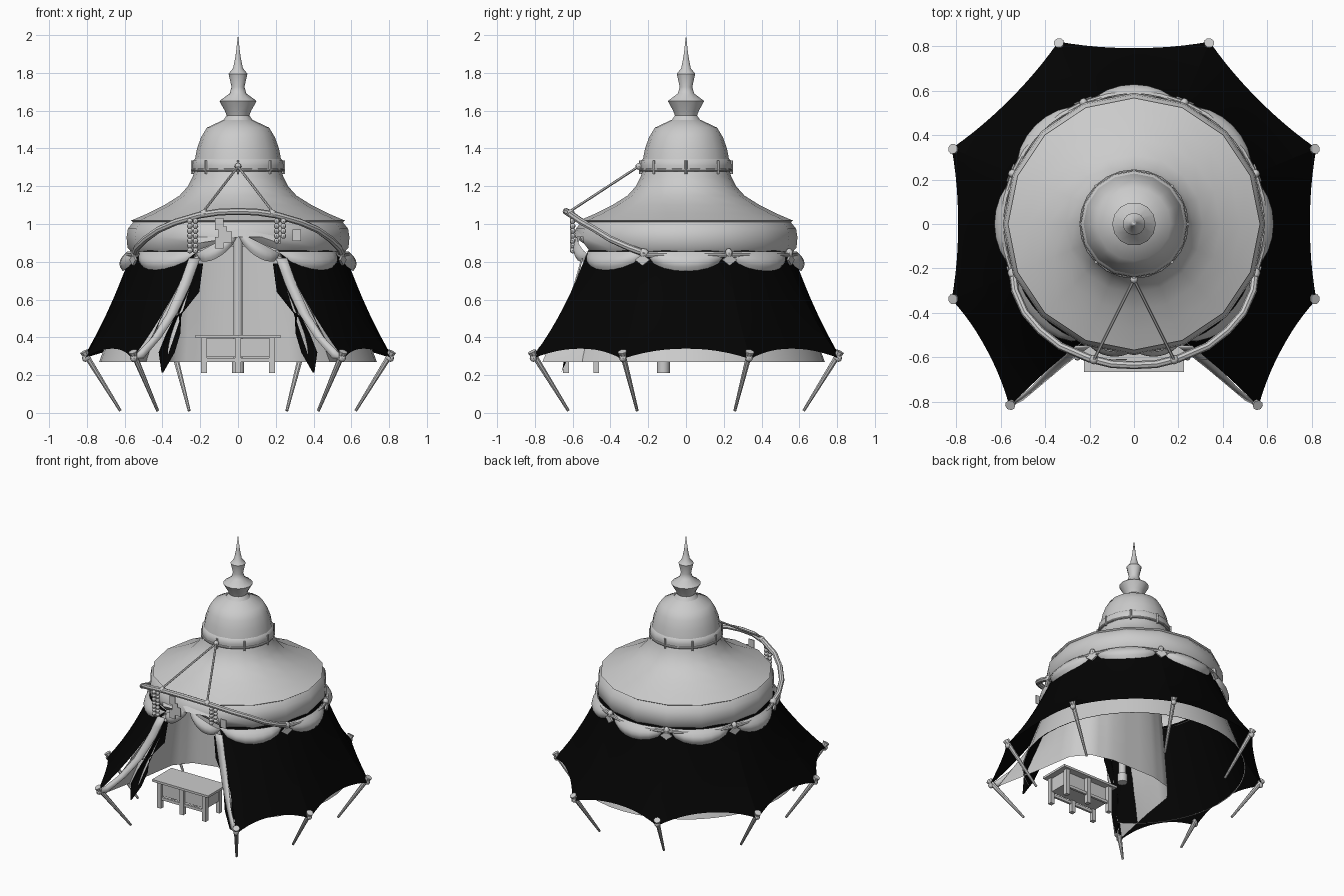
import bpy, bmesh, math
from math import sin, cos, pi, radians as rad
from mathutils import Vector as V

if "Cube" in bpy.data.objects:
    bpy.data.objects.remove(bpy.data.objects["Cube"])

black = bpy.data.materials.new("dark_cloth")
black.diffuse_color = (0.001, 0.001, 0.001, 1)
black.use_nodes = True
black.node_tree.nodes["Principled BSDF"].inputs["Base Color"].default_value = black.diffuse_color

def obj(name, verts, faces, mat=None, smooth=40):
    me = bpy.data.meshes.new(name)
    me.from_pydata([tuple(v) for v in verts], [], faces)
    bm = bmesh.new(); bm.from_mesh(me)
    bmesh.ops.remove_doubles(bm, verts=bm.verts, dist=1e-5)
    bmesh.ops.recalc_face_normals(bm, faces=bm.faces)
    bm.to_mesh(me); bm.free()
    o = bpy.data.objects.new(name, me)
    bpy.context.collection.objects.link(o)
    if mat: me.materials.append(mat)
    if smooth:
        bpy.ops.object.select_all(action='DESELECT')
        o.select_set(True); bpy.context.view_layer.objects.active = o
        bpy.ops.object.shade_smooth_by_angle(angle=rad(smooth))
    return o

def grid(name, f, nu, nv, mat=None, thick=0):
    vs = [f(i / nu, j / nv) for i in range(nu + 1) for j in range(nv + 1)]
    w = nv + 1
    fs = [(i*w + j, (i+1)*w + j, (i+1)*w + j+1, i*w + j+1) for i in range(nu) for j in range(nv)]
    o = obj(name, vs, fs, mat)
    if thick:
        m = o.modifiers.new("thickness", 'SOLIDIFY'); m.thickness = thick; m.offset = 0
    return o

def lathe(name, prof, n, lift=None):
    def f(u, v):
        r, z = prof[round(v * (len(prof) - 1))]
        a = 2 * pi * u
        return V((r*cos(a), r*sin(a), z + (lift(a, z) if lift else 0)))
    return grid(name, f, n, len(prof) - 1)

def tube(name, pts, r0, r1=None, n=8):
    r1 = r0 if r1 is None else r1
    pts = [V(p) for p in pts]; vs = []; fs = []; m = len(pts)
    for k, p in enumerate(pts):
        t = (pts[min(k+1, m-1)] - pts[max(k-1, 0)]).normalized()
        s = t.cross(V((0, 0, 1)) if abs(t.z) < .99 else V((1, 0, 0))).normalized()
        q = s.cross(t); r = r0 + (r1 - r0) * k / (m - 1)
        vs += [p + r*(cos(2*pi*i/n)*s + sin(2*pi*i/n)*q) for i in range(n)]
    for k in range(m - 1):
        fs += [(k*n+i, k*n+(i+1) % n, (k+1)*n+(i+1) % n, (k+1)*n+i) for i in range(n)]
    fs += [tuple(range(n)), tuple(range((m-1)*n, m*n))]
    return obj(name, vs, fs)

def box(name, c, s):
    vs = [V((c[0]+x*s[0]/2, c[1]+y*s[1]/2, c[2]+z*s[2]/2)) for x in (-1, 1) for y in (-1, 1) for z in (-1, 1)]
    return obj(name, vs, [(0,1,3,2), (4,6,7,5), (0,4,5,1), (2,3,7,6), (0,2,6,4), (1,5,7,3)], smooth=0)

def ball(name, c, r, sz=1):
    o = lathe(name, [(r*sin(pi*k/6), r*sz*cos(pi*k/6)) for k in range(7)], 8)
    o.location = c
    return o

def pol(r, a, z):
    return V((r*cos(a), r*sin(a), z))

def path(pts, t):
    # linear interpolation along a list of points
    k = min(int(t * (len(pts)-1)), len(pts)-2)
    return V(pts[k]).lerp(V(pts[k+1]), t*(len(pts)-1) - k)

# Roof: skirt and rolled rim, raised at the entrance
def lift(a, z):
    d = abs((a + pi/2 + pi) % (2*pi) - pi)
    return max(0, 1 - d/0.5) * 0.10 if z < 0.9 else 0
lathe("roof", [(.225,1.30), (.24,1.25), (.265,1.20), (.31,1.15), (.39,1.10), (.48,1.055), (.567,1.018),
               (.555,1.01), (.583,.975), (.59,.93), (.585,.875), (.555,.84), (.52,.845)], 16, lift)
# Dome and spire
lathe("dome", [(.23,1.33), (.217,1.40), (.195,1.46), (.165,1.51), (.08,1.55)], 16)
lathe("spire", [(.085,1.54), (.06,1.575), (.07,1.60), (.098,1.65), (.094,1.655), (.045,1.69), (.034,1.725),
                (.05,1.795), (.046,1.80), (.026,1.825), (.013,1.89), (0,2)], 14)
lathe("dome_band", [(.225,1.275), (.24,1.285), (.242,1.31), (.238,1.335), (.222,1.35)], 16)

# Scalloped valance: one lobe per eighth, two small swags over the entrance
def lobe(name, a0, a1, z0, z1, drop, bulge):
    def f(u, v):
        s = 2*u - 1; w = cos(pi*s/2)**.6 if abs(s) < .999 else 0
        return pol(.57 + bulge*sin(pi*(.08+.62*v))*w - .015*v, a0 + (a1-a0)*u,
                   z0 + (z1-z0)*u - .02*v - drop*v*w)
    grid(name, f, 8, 5)
for k in range(8):
    a = rad(45*k - 90)
    if k:
        lobe("valance_lobe", a - pi/8, a + pi/8, .855, .855, .085, .068)
for s in (-1, 1):
    lobe("entrance_swag", -pi/2, -pi/2 + s*pi/8, .96, .845, .065, .045)

# Ropes around rim and dome, with ties and diamond tags
tube("rim_rope", [pol(.59, rad(-22.5 + 225*k/20), .835) for k in range(21)], .012)
tube("dome_rope", [pol(.238, 2*pi*k/24, 1.285) for k in range(25)], .008)
for k in range(8):
    tube("dome_tie", [pol(.242, k*pi/4 - pi/2, z) for z in (1.265, 1.335)], .007, n=6)
    a = rad(22.5 + 45*k)
    if k not in (5, 6):
        ball("rim_tie", pol(.592, a, .845), .02, 1.3)
        t = V((-sin(a), cos(a), 0)); c = pol(.605, a, .81)
        o = obj("tag", [c + t*.042, c + V((0, 0, .03)), c - t*.042, c - V((0, 0, .03))], [(0, 1, 2, 3)], smooth=0)
        o.modifiers.new("thickness", 'SOLIDIFY').thickness = .012

# Entrance arch pole and its stay ropes
half = [(.545,-.22,.845), (.535,-.30,.875), (.49,-.40,.92), (.42,-.48,.97), (.33,-.55,1.01), (.2,-.605,1.048), (.1,-.63,1.063)]
arch = half + [(0,-.635,1.067)] + [(-x, y, z) for x, y, z in half[::-1]]
tube("arch_pole", arch, .018)
ball("stay_knot", (0, -.25, 1.305), .018)
for s in (-1, 1):
    tube("stay_rope", [(0, -.25, 1.305), (s*.18, -.61, 1.07)], .007, n=6)
    ball("arch_tie", (s*.18, -.61, 1.055), .022)
    ball("arch_end", (s*.545, -.22, .845), .024)

# Hanging beads and cards
for x, n in ((-.255, 7), (-.225, 7), (.205, 5), (.24, 4)):
    for k in range(n):
        ball("bead", (x, -.60, 1.015 - .026*k), .015)
for x, z in ((-.1, 1.0), (-.055, .93), (-.10, .90), (-.08, .955), (.31, .94)):
    box("card", (x, -.61, z), (.045, .006, .062))

# Tent wall: seven cloth panels pulled out to pegs
peg_half = [(.56, -.82), (.82, -.34), (.82, .34), (.34, .82)]
pegs = peg_half + [(-x, y) for x, y in peg_half[::-1]]
def wall_point(k, u, v):
    a, b = [pol(.56, rad(-67.5 + 45*i), .86) for i in (k, k+1)]
    p, q = [V((x, y, .28)) for x, y in (pegs[k], pegs[k+1])]
    top = a.lerp(b, u)
    top = top * (.56 / math.hypot(top.x, top.y)); top.z = .86
    w = 1 - abs(2*u - 1)**2.2
    hem = p.lerp(q, u) * (1 - .035*w); hem.z = .285 + .055*w
    out = top.lerp(hem, v)
    d = 1 - .16*v*(1-v)*(1 - .5*w)
    return V((out.x*d, out.y*d, out.z))
for k in range(7):
    grid("tent_wall", lambda u, v: wall_point(k, u, v), 12, 8, black)

# Inner lining, flat at the foot, grey outside and dark inside
for name, inset, mat in (("lining_outside", 0, None), ("lining_inside", .006, black)):
    grid(name, lambda u, v: pol(.52 + .215*v - inset, rad(-67.5 + 9*v + (315 - 18*v)*u), .86 - .59*v), 36, 4, mat)

# Room partition: a U-shaped curtain from one entrance edge round to the other
low = [(.53,-.76), (.46,-.42), (.42,-.16), (.33,-.05), (.17,-.01)]
high = [(.20,-.51), (.33,-.36), (.36,-.18), (.29,-.07), (.15,-.02)]
full = lambda h, z: [(x, y, z) for x, y in h] + [(-x, y, z) for x, y in h[::-1]]
lo, hi = full(low, .27), full(high, .88)
grid("room_partition", lambda u, v: path(hi, u).lerp(path(lo, u), v), 27, 4)

# Entrance hems and tied curtains
for s in (-1, 1):
    edge = [(.26,-.55,.82), (.31,-.59,.68), (.38,-.65,.52), (.455,-.73,.40), (.56,-.82,.29)]
    inner = [(.20,-.55,.82), (.25,-.585,.68), (.32,-.64,.53), (.405,-.71,.40), (.50,-.79,.29)]
    mir = lambda p: V((s*p.x, p.y, p.z))
    grid("entrance_hem", lambda u, v: mir(path(edge, v).lerp(path(inner, v), u)), 1, 8, thick=.008)
    ci = [(.185,-.54,.79), (.205,-.55,.64), (.30,-.59,.52), (.305,-.60,.42), (.335,-.63,.32), (.395,-.66,.215)]
    co = [(.25,-.53,.79), (.285,-.55,.64), (.33,-.59,.52), (.38,-.61,.42), (.42,-.63,.32), (.405,-.66,.215)]
    def curtain(u, v):
        p = path(ci, v).lerp(path(co, v), u)
        return V((s*p.x, p.y + .03*sin(pi*u)*sin(pi*v), p.z))
    grid("curtain", curtain, 6, 10, black)
    ball("curtain_tie", (s*.335, -.62, .525), .022, .6)

# Leaning pegs with caps
for x, y in pegs:
    tube("peg", [(x*.985, y*.985, .31), (x*.76, y*.76, .012)], .016, .008)
    d = V((x, y, 0)).normalized()
    c = V((x, y, .29)) - d*.015
    tube("peg_cap", [c - d*.01, c + d*.01 + V((0, 0, .035))], .014, .024)
    ball("peg_knot", c, .02)

# Centre pole
tube("centre_pole", [(0, -.12, .21), (0, -.12, .95)], .025, n=10)
tube("pole_foot", [(0, -.12, .21), (0, -.12, .27)], .034, n=10)

# Counter table
box("table_top", (0, -.555, .405), (.45, .22, .016))
box("table_panel", (0, -.56, .345), (.37, .14, .10))
for x in (-.18, 0, .18):
    for y in (-.635, -.475):
        box("table_leg", (x, y, .305), (.03, .03, .19))
for y in (-.635, -.475):
    box("table_rail", (0, y, .28), (.36, .016, .02))
